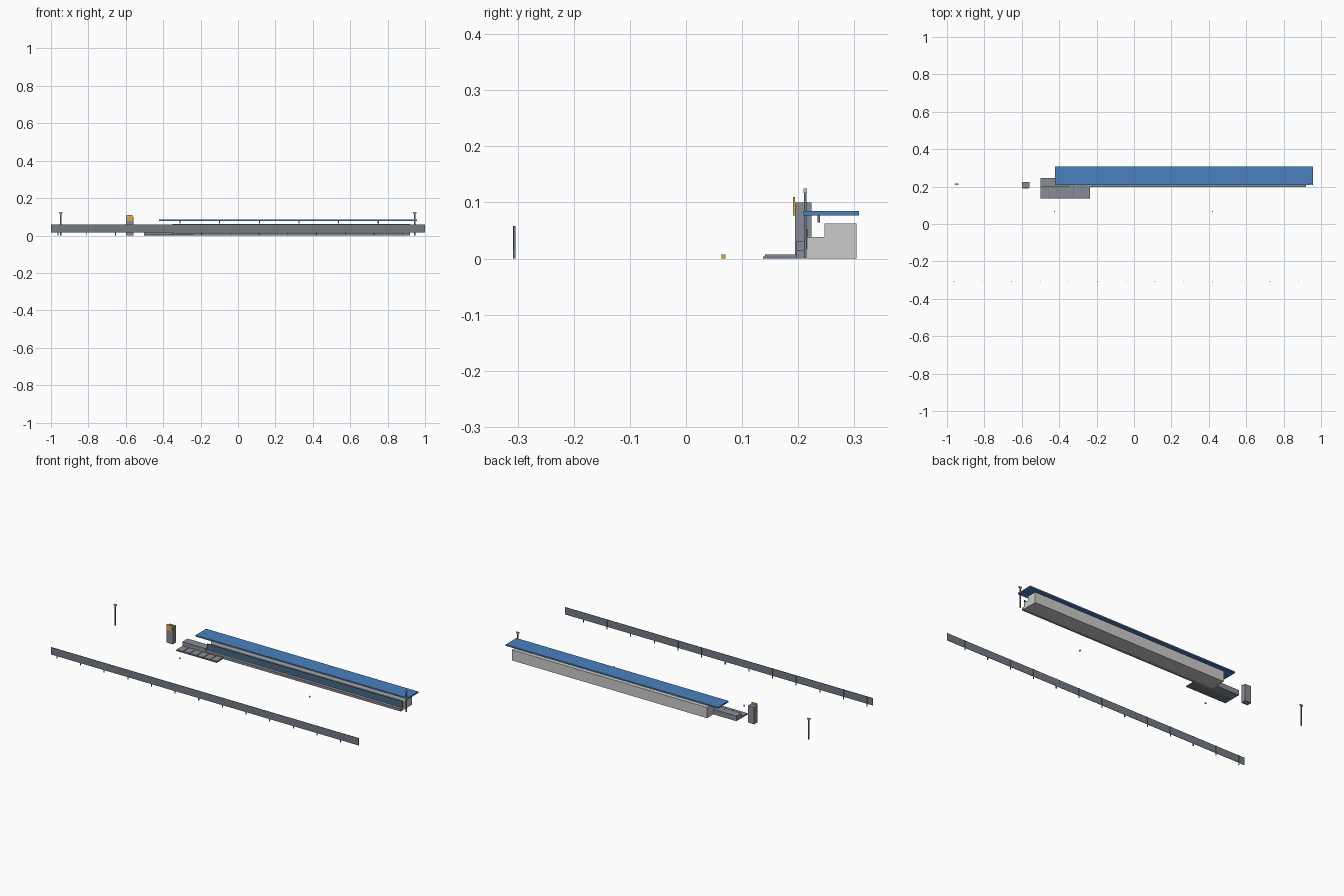
import bpy, bmesh

if "Cube" in bpy.data.objects:
    bpy.data.objects.remove(bpy.data.objects["Cube"])


def material(name, rgb):
    m = bpy.data.materials.new(name)
    m.diffuse_color = (*rgb, 1)
    m.use_nodes = True
    m.node_tree.nodes["Principled BSDF"].inputs["Base Color"].default_value = m.diffuse_color
    return m


steel = material("blue_grey_steel", (0.17, 0.20, 0.23))
concrete = material("blue_grey_concrete", (0.25, 0.27, 0.30))
blue = material("roof_blue", (0.07, 0.22, 0.52))
glass = material("dark_glass", (0.06, 0.14, 0.24))
amber = material("amber", (0.75, 0.42, 0.06))


def finish(name, bm, mat):
    bmesh.ops.recalc_face_normals(bm, faces=bm.faces)
    mesh = bpy.data.meshes.new(name)
    bm.to_mesh(mesh)
    bm.free()
    ob = bpy.data.objects.new(name, mesh)
    bpy.context.collection.objects.link(ob)
    if mat:
        mesh.materials.append(mat)
    return ob


def box(name, x, y, z, mat=None):
    """Box from (min, max) ranges on each axis."""
    bm = bmesh.new()
    bmesh.ops.create_cube(bm, size=1)
    for v in bm.verts:
        v.co = [r[0] if c < 0 else r[1] for c, r in zip(v.co, (x, y, z))]
    return finish(name, bm, mat)


def extrude_x(name, profile, x0, x1, mat=None):
    """Extrude a (y, z) profile along x."""
    bm = bmesh.new()
    face = bm.faces.new([bm.verts.new((x0, y, z)) for y, z in profile])
    new = bmesh.ops.extrude_face_region(bm, geom=[face])["geom"]
    verts = [g for g in new if isinstance(g, bmesh.types.BMVert)]
    bmesh.ops.translate(bm, verts=verts, vec=(x1 - x0, 0, 0))
    return finish(name, bm, mat)


# Long stepped building
extrude_x("building", [(0.215, 0), (0.304, 0), (0.304, 0.062), (0.247, 0.062),
                       (0.247, 0.038), (0.215, 0.038)], -0.35, 0.92)

# Front step and glass front
box("front_step", (-0.35, 0.92), (0.197, 0.215), (0, 0.014), concrete)
box("glass_front", (-0.35, 0.92), (0.213, 0.2165), (0.016, 0.053), glass)

# Roof canopy on short posts
box("canopy", (-0.423, 0.957), (0.209, 0.308), (0.077, 0.085), blue)
for i in range(6):
    x = -0.31 + i * 0.212
    box(f"canopy_post_{i + 1}", (x - 0.003, x + 0.003), (0.234, 0.239), (0.064, 0.078), steel)

# Low side block and paved pad with tiles
box("side_block", (-0.5, -0.35), (0.197, 0.246), (0, 0.03), concrete)
box("pad", (-0.5, -0.235), (0.137, 0.197), (0, 0.004), steel)
for i in range(6):
    x = -0.5 + i * 0.0442
    box(f"pad_tile_{i + 1}", (x + 0.002, x + 0.042), (0.141, 0.197), (0.004, 0.007), concrete)

# Pylon with amber panel
box("pylon", (-0.6, -0.56), (0.194, 0.224), (0, 0.1), concrete)
box("pylon_panel", (-0.597, -0.563), (0.191, 0.194), (0.077, 0.11), amber)

# Lamp posts
for side, x in (("left", -0.948), ("right", 0.945)):
    box(f"lamp_post_{side}", (x - 0.003, x + 0.003), (0.210, 0.215), (0, 0.117), steel)
    box(f"lamp_head_{side}", (x - 0.009, x + 0.009), (0.209, 0.216), (0.117, 0.125))

# Small marker blocks
for i, x in enumerate((-0.425, 0.42)):
    box(f"marker_{i + 1}", (x - 0.0035, x + 0.0035), (0.063, 0.07), (0, 0.007), amber)

# Boundary fence and its posts
box("fence", (-1, 1), (-0.3085, -0.3065), (0.015, 0.058), steel)
for i in range(13):
    x = -0.963 + i * 0.1537
    box(f"fence_post_{i + 1}", (x - 0.002, x + 0.002), (-0.308, -0.304), (0, 0.058), steel)
